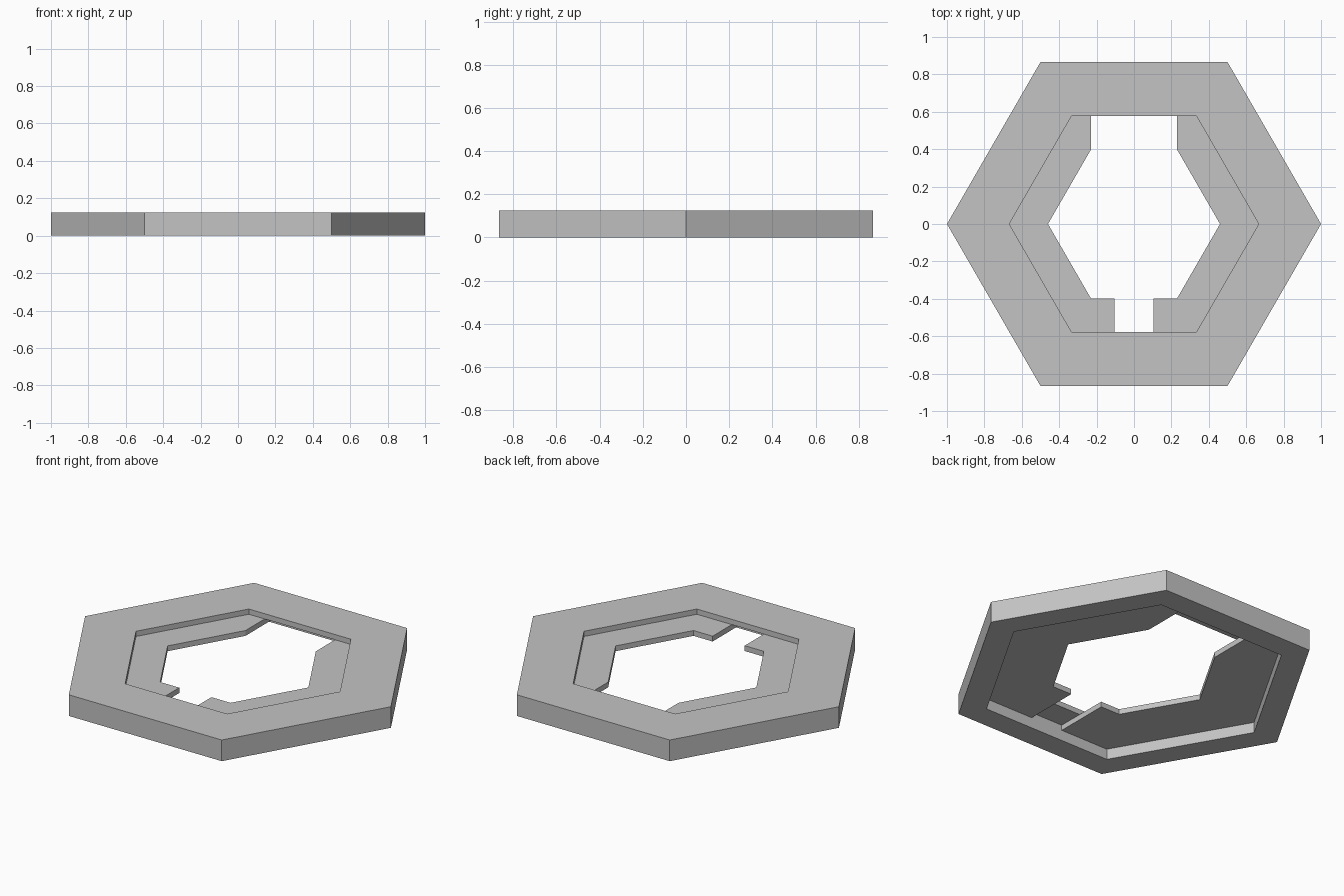
import bpy, bmesh
from math import cos, sin, pi, sqrt

HEIGHT = 0.125
LEDGE_TOP, LEDGE_BOTTOM = 0.094, 0.0625
OUTER, OPENING, RECESS, LEDGE_INNER = 1.0, 0.667, 0.84, 0.46
FRONT_SLOT, BACK_GAP = 0.105, LEDGE_INNER / 2
APOTHEM = sqrt(3) / 2

cube = bpy.data.objects.get("Cube")
if cube:
    bpy.data.objects.remove(cube, do_unlink=True)

grey = bpy.data.materials.new("plain_grey")
grey.use_nodes = True
colour = (0.55, 0.55, 0.55, 1)
grey.diffuse_color = colour
grey.node_tree.nodes["Principled BSDF"].inputs["Base Color"].default_value = colour


def make_object(name, bm):
    bmesh.ops.recalc_face_normals(bm, faces=bm.faces)
    mesh = bpy.data.meshes.new(name)
    bm.to_mesh(mesh)
    bm.free()
    mesh.materials.append(grey)
    obj = bpy.data.objects.new(name, mesh)
    bpy.context.collection.objects.link(obj)
    return obj


# Hexagonal frame: a closed stepped profile swept around six corners
profile = [(OUTER, 0), (OUTER, HEIGHT), (OPENING, HEIGHT),
           (OPENING, LEDGE_TOP), (RECESS, LEDGE_TOP), (RECESS, 0)]
bm = bmesh.new()
rings = [[bm.verts.new((r * cos(k * pi / 3), r * sin(k * pi / 3), z))
          for k in range(6)] for r, z in profile]
for a, b in zip(rings, rings[1:] + rings[:1]):
    for k in range(6):
        n = (k + 1) % 6
        bm.faces.new((a[k], a[n], b[n], b[k]))
make_object("hexagonal_frame", bm)

# Inner ledge: one side outlined and extruded, then mirrored,
# leaving a narrow slot at the front and a wide gap at the back
near, far = LEDGE_INNER * APOTHEM, RECESS * APOTHEM
outline = [(FRONT_SLOT, -near), (LEDGE_INNER / 2, -near), (LEDGE_INNER, 0),
           (BACK_GAP, near), (BACK_GAP, far), (RECESS / 2, far),
           (RECESS, 0), (RECESS / 2, -far), (FRONT_SLOT, -far)]
bm = bmesh.new()
base = bm.faces.new([bm.verts.new((x, y, LEDGE_BOTTOM)) for x, y in outline])
extruded = bmesh.ops.extrude_face_region(bm, geom=[base], use_keep_orig=True)
top = [v for v in extruded["geom"] if isinstance(v, bmesh.types.BMVert)]
bmesh.ops.translate(bm, verts=top, vec=(0, 0, LEDGE_TOP - LEDGE_BOTTOM))
ledge = make_object("inner_ledge", bm)
ledge.modifiers.new("mirror_sides", "MIRROR").use_mirror_merge = False
